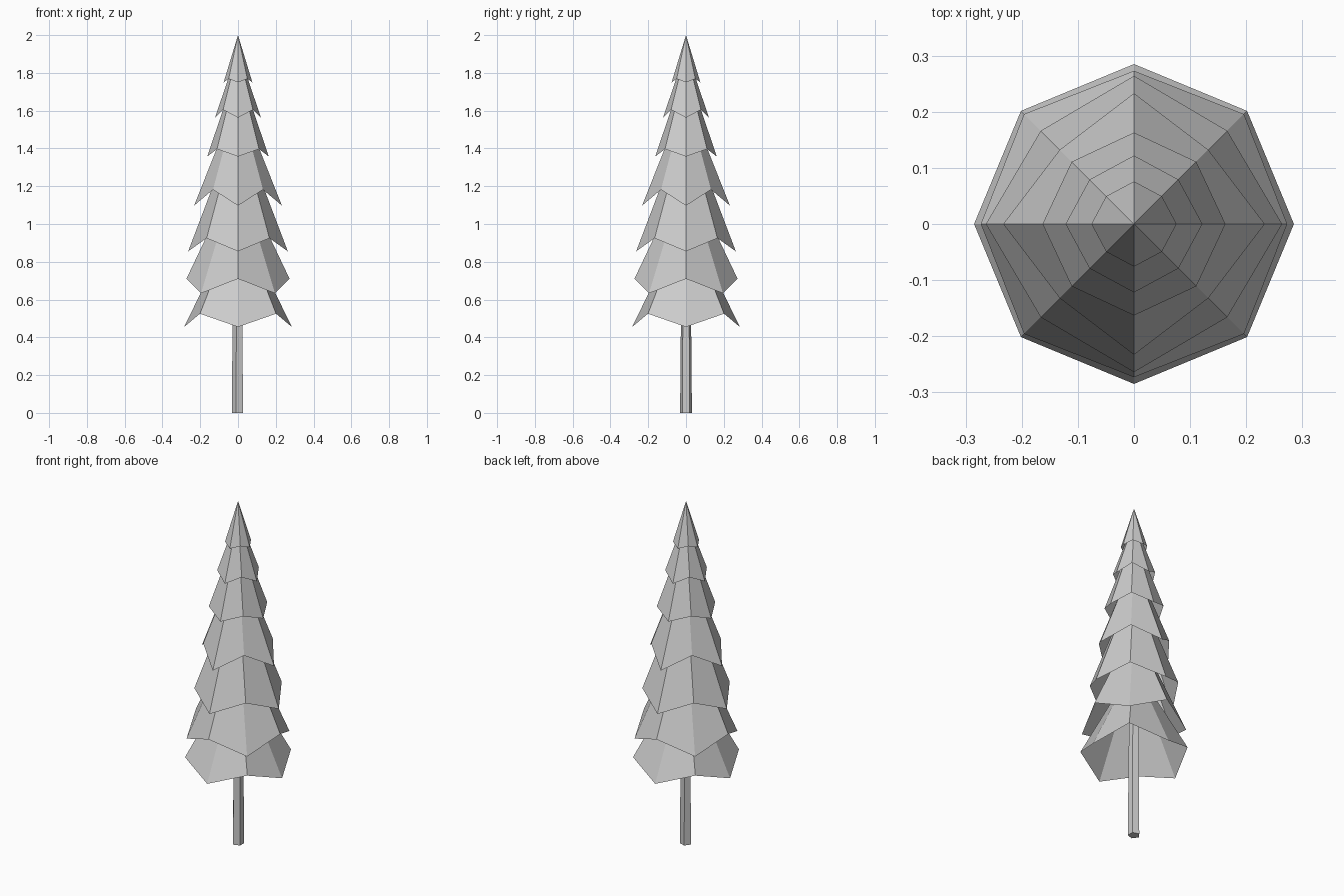
import bpy, bmesh
from math import sin, cos, pi

cube = bpy.data.objects.get("Cube")
if cube:
    bpy.data.objects.remove(cube)

# One flat grey for the whole tree
grey = bpy.data.materials.new("plain_grey")
grey.use_nodes = True
grey.diffuse_color = (0.6, 0.6, 0.6, 1)
grey.node_tree.nodes["Principled BSDF"].inputs["Base Color"].default_value = grey.diffuse_color


def finish(name, bm):
    mesh = bpy.data.meshes.new(name)
    bm.to_mesh(mesh)
    bm.free()
    mesh.materials.append(grey)
    obj = bpy.data.objects.new(name, mesh)
    bpy.context.collection.objects.link(obj)


def branch_tier(name, axis_r, axis_z, diag_r, diag_z, apex_z):
    """Open eight-sided cone with a zigzag rim."""
    bm = bmesh.new()
    apex = bm.verts.new((0, 0, apex_z))
    rim = []
    for i in range(8):
        r, z = (diag_r, diag_z) if i % 2 else (axis_r, axis_z)
        a = i * pi / 4
        rim.append(bm.verts.new((r * cos(a), r * sin(a), z)))
    for i in range(8):
        bm.faces.new((rim[i], rim[(i + 1) % 8], apex))
    finish(name, bm)


def trunk(sides, rings):
    """Tapered trunk lofted through (radius, height) rings."""
    bm = bmesh.new()
    loops = []
    for r, z in rings:
        loops.append([bm.verts.new((r * cos(pi + 2 * pi * i / sides),
                                    r * sin(pi + 2 * pi * i / sides), z))
                      for i in range(sides)])
    for low, high in zip(loops, loops[1:]):
        for i in range(sides):
            j = (i + 1) % sides
            bm.faces.new((low[i], low[j], high[j], high[i]))
    bm.faces.new(loops[0][::-1])
    bm.faces.new(loops[-1])
    finish("trunk", bm)


# Branch tiers from bottom to top: axis radius and height, diagonal radius and height, apex
tiers = [
    (0.285, 0.455, 0.285, 0.525, 1.04),
    (0.273, 0.71, 0.277, 0.633, 1.285),
    (0.264, 0.855, 0.235, 0.925, 1.55),
    (0.233, 1.097, 0.187, 1.182, 1.68),
    (0.163, 1.357, 0.157, 1.397, 1.84),
    (0.122, 1.563, 0.112, 1.605, 1.92),
    (0.076, 1.75, 0.07, 1.768, 2.0),
]
for n, t in enumerate(tiers, 1):
    branch_tier(f"branch_tier_{n}", *t)

trunk(5, [(0.033, 0), (0.026, 0.75)])
